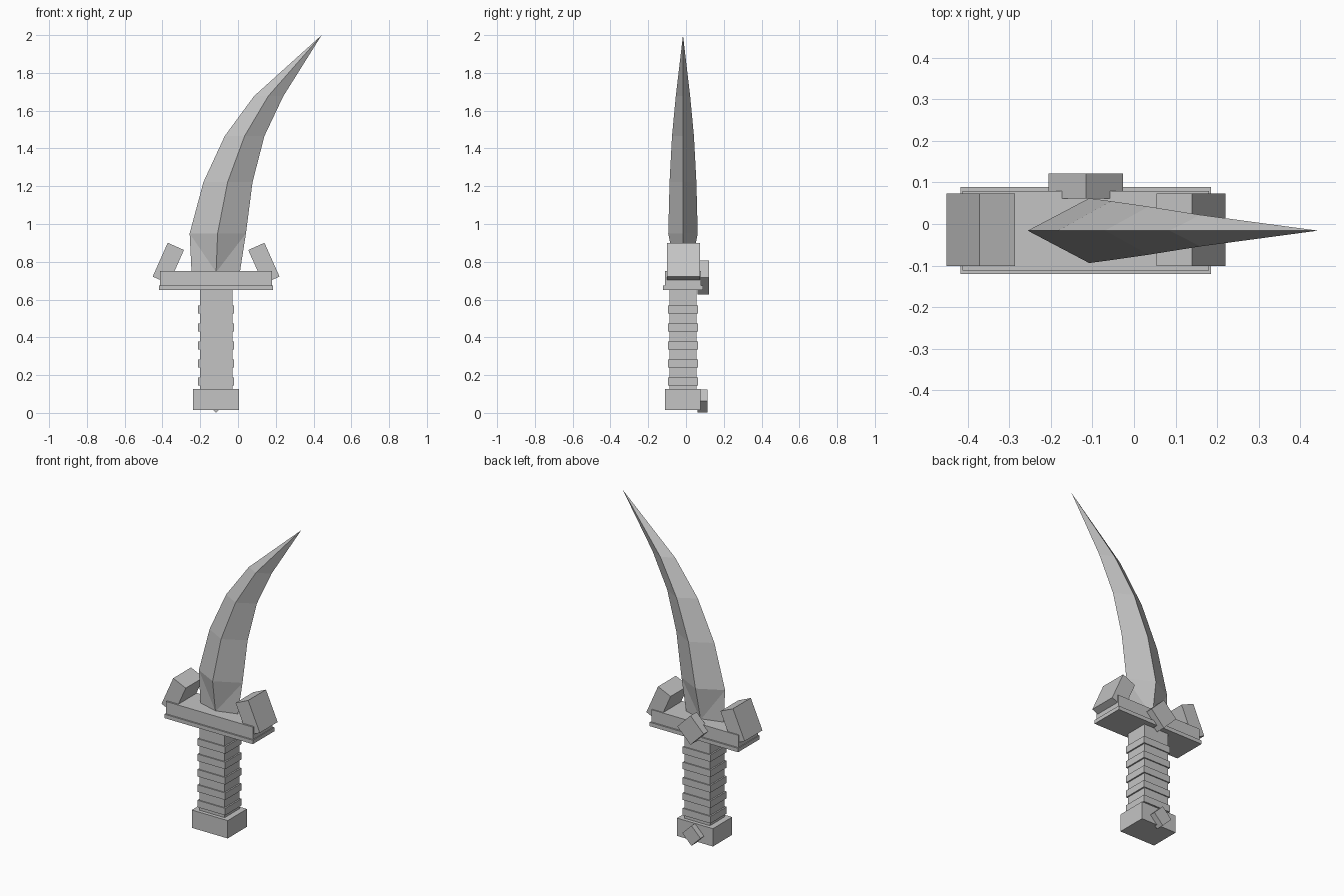
import bpy, bmesh, math
from mathutils import Matrix, Vector

cube = bpy.data.objects.get("Cube")
if cube:
    bpy.data.objects.remove(cube, do_unlink=True)

steel = bpy.data.materials.new("plain_grey")
steel.use_nodes = True
GREY = (0.55, 0.55, 0.55, 1)
steel.diffuse_color = GREY
steel.node_tree.nodes["Principled BSDF"].inputs["Base Color"].default_value = GREY

AXIS_X, AXIS_Y = -0.116, -0.016   # centre line of the handle


def add_object(name, bm):
    bmesh.ops.recalc_face_normals(bm, faces=bm.faces)
    mesh = bpy.data.meshes.new(name)
    bm.to_mesh(mesh)
    bm.free()
    mesh.materials.append(steel)
    obj = bpy.data.objects.new(name, mesh)
    bpy.context.collection.objects.link(obj)
    return obj


def box(name, centre, size, turn=0):
    """Box of a given size, turned about the y axis."""
    bm = bmesh.new()
    matrix = (Matrix.Translation(centre) @ Matrix.Rotation(turn, 4, 'Y')
              @ Matrix.Diagonal((*size, 1)))
    bmesh.ops.create_cube(bm, size=1, matrix=matrix)
    return add_object(name, bm)


def handle_box(name, width, depth, bottom, top):
    return box(name, (AXIS_X, AXIS_Y, (bottom + top) / 2), (width, depth, top - bottom))


# Handle: pommel, grip and raised bands
handle_box("pommel", 0.245, 0.188, 0.016, 0.126)
handle_box("grip", 0.172, 0.143, 0.12, 0.66)
for i in range(5):
    bottom = 0.145 + i * 0.095
    handle_box(f"grip_band_{i + 1}", 0.19, 0.157, bottom, bottom + 0.043)

# Crossguard: thin flange under a thicker bar
handle_box("guard_flange", 0.604, 0.21, 0.65, 0.674)
handle_box("guard_bar", 0.594, 0.191, 0.67, 0.75)

# Inward-leaning prongs on both ends of the guard
for name, side in (("right_prong", -1), ("left_prong", 1)):
    box(name, (AXIS_X + side * 0.253, AXIS_Y + 0.002, 0.792),
        (0.094, 0.174, 0.196), -side * math.radians(24))

# Diamond studs on the back
for name, z, half_diagonal, back in (("guard_stud", 0.718, 0.09, 0.122),
                                     ("pommel_stud", 0.063, 0.062, 0.113)):
    side = half_diagonal * math.sqrt(2)
    box(name, (AXIS_X, (0.062 + back) / 2, z), (side, back - 0.062, side), math.pi / 4)

# Curved blade: diamond sections (z, rear edge x, ridge x, cutting edge x, half depth)
sections = [
    (0.745, -0.246, -0.116, 0.010, 0.038),
    (0.950, -0.256, -0.108, 0.042, 0.078),
    (1.222, -0.183, -0.055, 0.077, 0.071),
    (1.466, -0.070, 0.035, 0.140, 0.058),
    (1.677, 0.085, 0.160, 0.240, 0.038),
]
bm = bmesh.new()
rings = []
for z, rear, ridge, edge, half in sections:
    points = ((rear, 0), (ridge, -half), (edge, 0), (ridge, half))
    rings.append([bm.verts.new((x, AXIS_Y + y, z)) for x, y in points])
tip = bm.verts.new(Vector((0.443, AXIS_Y, 2.0)))
bm.faces.new(rings[0])
for level, (low, high) in enumerate(zip(rings, rings[1:])):
    for i in range(4):
        j = (i + 1) % 4
        if level == 0:
            # the twisted root facets are split from blade edge to ridge foot
            a, b = (i, j) if i % 2 == 0 else (j, i)
            bm.faces.new((high[a], low[a], low[b]))
            bm.faces.new((high[a], low[b], high[b]))
        else:
            bm.faces.new((low[i], low[j], high[j], high[i]))
for i in range(4):
    bm.faces.new((rings[-1][i], rings[-1][(i + 1) % 4], tip))
add_object("blade", bm)
